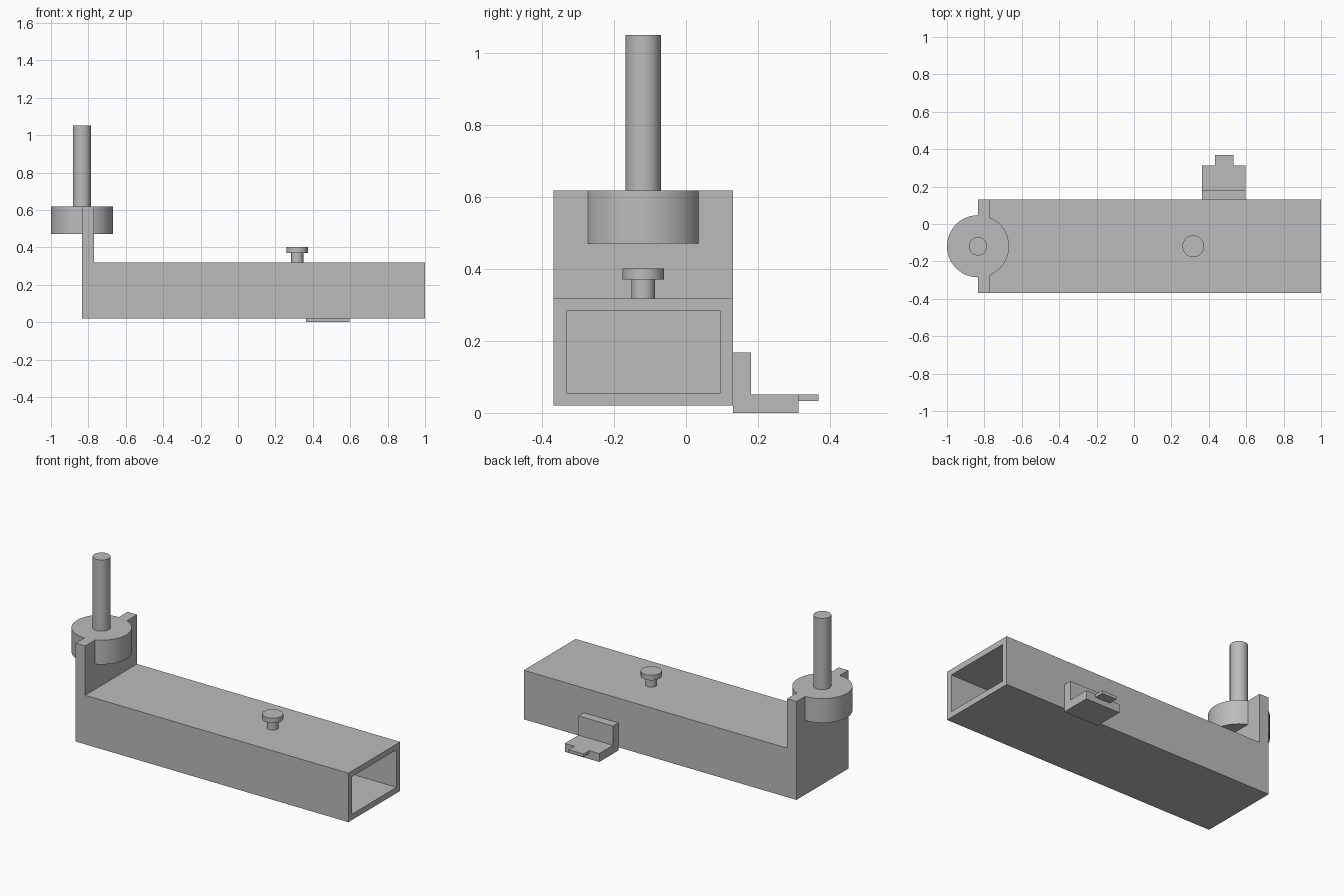
import bpy, bmesh, math
from mathutils import Matrix, Vector

cube = bpy.data.objects.get("Cube")
if cube:
    bpy.data.objects.remove(cube, do_unlink=True)

GREY = (0.5, 0.5, 0.5, 1.0)
metal = bpy.data.materials.new("plain grey")
metal.use_nodes = True
metal.diffuse_color = GREY
metal.node_tree.nodes["Principled BSDF"].inputs["Base Color"].default_value = GREY


def finish(name, bm, smooth=False):
    """Turn a bmesh into a named, coloured object."""
    bmesh.ops.recalc_face_normals(bm, faces=bm.faces)
    mesh = bpy.data.meshes.new(name)
    bm.to_mesh(mesh)
    bm.free()
    mesh.materials.append(metal)
    obj = bpy.data.objects.new(name, mesh)
    bpy.context.collection.objects.link(obj)
    if smooth:
        bpy.ops.object.select_all(action="DESELECT")
        obj.select_set(True)
        bpy.context.view_layer.objects.active = obj
        bpy.ops.object.shade_smooth_by_angle(angle=math.radians(30))
    return obj


def box_mesh(low, high):
    low, high = Vector(low), Vector(high)
    bm = bmesh.new()
    bmesh.ops.create_cube(bm, size=1, matrix=Matrix.Translation((low + high) / 2)
                          @ Matrix.Diagonal((high - low).to_4d()))
    return bm


def turned(name, x, y, profile):
    """Spin a (radius, height) profile about a vertical axis."""
    bm = bmesh.new()
    verts = [bm.verts.new((x + r, y, z)) for r, z in profile]
    edges = [bm.edges.new(pair) for pair in zip(verts, verts[1:])]
    bmesh.ops.spin(bm, geom=verts + edges, cent=(x, y, 0), axis=(0, 0, 1),
                   angle=math.tau, steps=64)
    bmesh.ops.remove_doubles(bm, verts=bm.verts, dist=1e-5)
    return finish(name, bm, smooth=True)


# Main dimensions
FRONT, BACK = -0.368, 0.13
BASE, DECK, TOP = 0.02, 0.318, 0.618
END, INNER = -0.834, -0.77
AXIS_Y = -0.119

# Rectangular tube, open at one end and closed at the other
bm = box_mesh((END, FRONT, BASE), (1, BACK, DECK))
bmesh.ops.recalc_face_normals(bm, faces=bm.faces)
mouth = max(bm.faces, key=lambda f: f.calc_center_median().x)
bmesh.ops.inset_region(bm, faces=[mouth], thickness=0.05)
floor = bmesh.ops.extrude_discrete_faces(bm, faces=[mouth])["faces"][0]
bmesh.ops.translate(bm, verts=floor.verts, vec=(INNER - 1, 0, 0))
finish("rectangular_tube", bm)

# Upright end plate
finish("end_plate", box_mesh((END, FRONT, DECK), (INNER, BACK, TOP)))

# Round boss with its tall post
turned("boss_and_post", END, AXIS_Y,
       [(0, 0.471), (0.166, 0.471), (0.166, TOP), (0.049, TOP),
        (0.049, 1.051), (0, 1.051)])

# Small headed button on the deck
turned("button", 0.317, AXIS_Y,
       [(0, DECK), (0.033, DECK), (0.033, 0.371), (0.058, 0.371),
        (0.058, 0.402), (0, 0.402)])

# Angle bracket on the back: L profile extruded sideways
LEFT, RIGHT = 0.596, 0.364
bm = bmesh.new()
outline = [(BACK, 0), (0.313, 0), (0.313, 0.051), (0.181, 0.051),
           (0.181, 0.168), (BACK, 0.168)]
side = bm.faces.new([bm.verts.new((RIGHT, y, z)) for y, z in outline])
extruded = bmesh.ops.extrude_face_region(bm, geom=[side])["geom"]
bmesh.ops.translate(bm, vec=(LEFT - RIGHT, 0, 0),
                    verts=[g for g in extruded if isinstance(g, bmesh.types.BMVert)])
finish("angle_bracket", bm)

# Narrow tongue on the bracket
finish("bracket_tongue", box_mesh((0.432, 0.313, 0.033), (0.531, 0.368, 0.051)))
